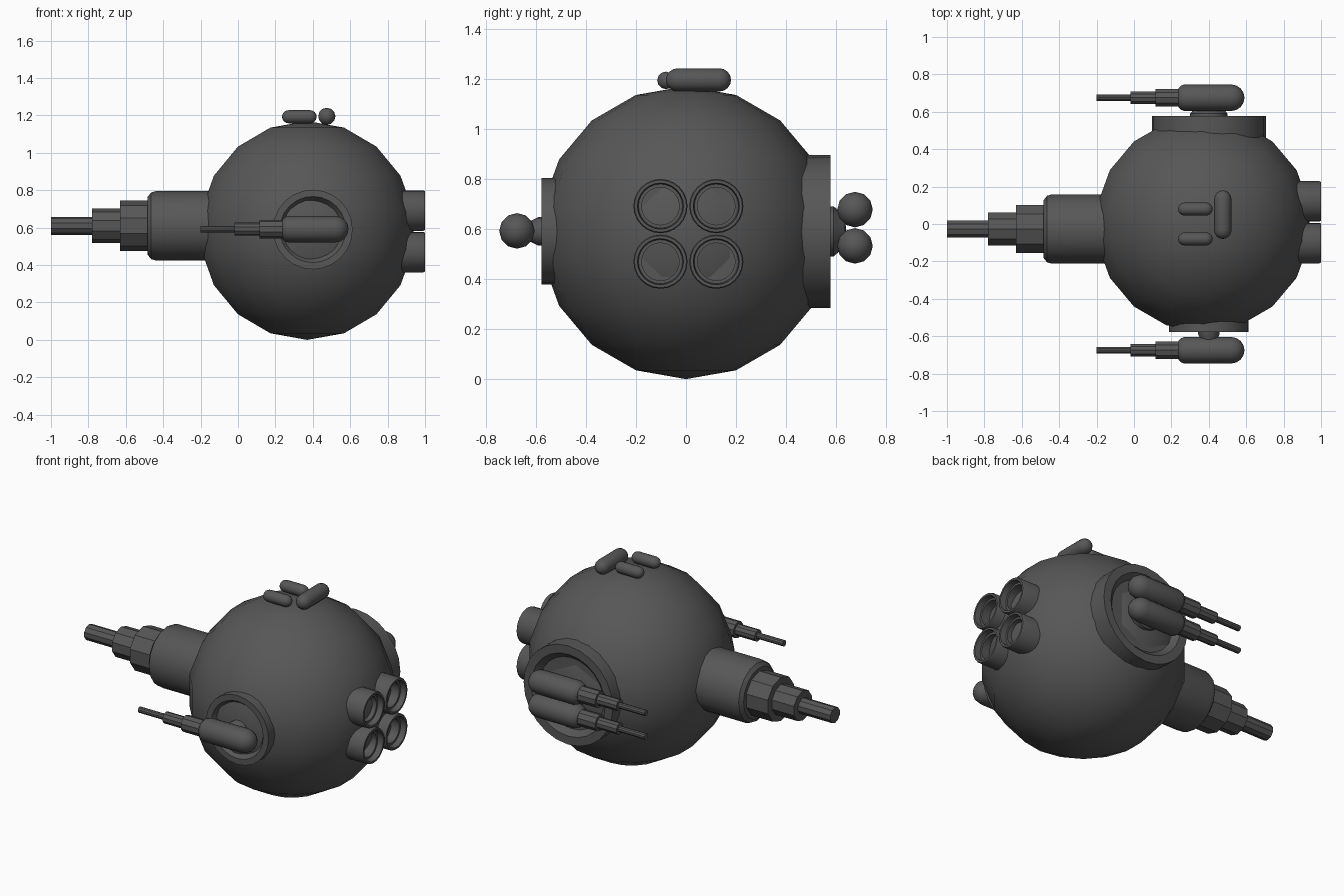
import bpy, bmesh, math
from mathutils import Vector

if "Cube" in bpy.data.objects:
    bpy.data.objects.remove(bpy.data.objects["Cube"])

grey = bpy.data.materials.new("dark_grey")
grey.diffuse_color = (0.095, 0.095, 0.095, 1)
grey.use_nodes = True
grey.node_tree.nodes["Principled BSDF"].inputs["Base Color"].default_value = grey.diffuse_color


def lathe(name, profile, origin, axis, sides, phase=0.0, smooth=35):
    """Spin (radius, distance) points around an axis through origin."""
    q = Vector(axis).to_track_quat('Z', 'Y')
    bm = bmesh.new()
    rings = []
    for r, t in profile:
        n = 1 if r < 1e-5 else sides
        ring = []
        for i in range(n):
            a = phase + 2 * math.pi * i / sides
            p = Vector((r * math.cos(a), r * math.sin(a), t))
            ring.append(bm.verts.new(q @ p + Vector(origin)))
        rings.append(ring)
    for a, b in zip(rings, rings[1:]):
        for i in range(sides):
            j = (i + 1) % sides
            if len(a) == 1:
                bm.faces.new((a[0], b[i], b[j]))
            elif len(b) == 1:
                bm.faces.new((a[i], b[0], a[j]))
            else:
                bm.faces.new((a[i], b[i], b[j], a[j]))
    bmesh.ops.recalc_face_normals(bm, faces=bm.faces)
    me = bpy.data.meshes.new(name)
    bm.to_mesh(me)
    bm.free()
    me.materials.append(grey)
    ob = bpy.data.objects.new(name, me)
    bpy.context.collection.objects.link(ob)
    bpy.ops.object.select_all(action='DESELECT')
    ob.select_set(True)
    bpy.context.view_layer.objects.active = ob
    bpy.ops.object.shade_smooth_by_angle(angle=math.radians(smooth))
    return ob


def dome(r, t, start, end, steps=4):
    """Arc of profile points, angles measured from the -axis pole."""
    pts = []
    for i in range(steps + 1):
        a = math.radians(start + (end - start) * i / steps)
        pts.append((abs(r * math.sin(a)), t - r * math.cos(a)))
    return pts


def capsule(name, centre, axis, length, r):
    h = length / 2 - r
    lathe(name, dome(r, -h, 0, 90) + dome(r, h, 90, 180), centre, axis, 12)


# Round hull
lathe("hull", dome(0.585, 0, 0, 180, 9), (0.37, 0, 0.585), (0, 0, 1), 18, math.pi / 2)

# Main cannon: stepped barrel pointing to -x
GUN = (0, -0.027, 0.61)
lathe("cannon_base", [(0, -0.1), (0.185, -0.1), (0.185, 0.44), (0.178, 0.465),
                      (0.155, 0.483), (0, 0.483)], GUN, (-1, 0, 0), 16)
for name, r, a, b in (("cannon_sleeve", 0.135, 0.45, 0.63),
                      ("cannon_collar", 0.092, 0.6, 0.78),
                      ("cannon_muzzle", 0.048, 0.75, 1.0)):
    lathe(name, [(0, a), (r, a), (r, b), (0, b)], GUN, (-1, 0, 0), 10, math.pi / 10)

# Four hollow engine nozzles
for y in (-0.102, 0.121):
    for z in (0.469, 0.691):
        lathe("engine_nozzle", [(0, 0.7), (0.108, 0.7), (0.108, 0.992), (0.104, 1.0),
                                (0.092, 1.0), (0.088, 0.965), (0.075, 0.965),
                                (0.075, 0.91), (0, 0.91)], (0, y, z), (1, 0, 0), 24)


# Side turrets: recessed ring, hub and guns
def side_gun(y, z):
    o = (0.4, y, z)
    r = 0.071
    lathe("gun_body", dome(r, -0.12, 0, 90) + [(r, 0.13), (0.064, 0.15), (0.05, 0.163),
                                                (0, 0.163)], o, (-1, 0, 0), 12)
    for name, rad, a, b in (("gun_sleeve", 0.05, 0.15, 0.285),
                            ("gun_collar", 0.035, 0.27, 0.42),
                            ("gun_barrel", 0.018, 0.4, 0.6)):
        lathe(name, [(0, a), (rad, a), (rad, b), (0, b)], o, (-1, 0, 0), 10, math.pi / 10)


for side, r, hub, heights in ((-1, 0.213, 0.057, (0.592,)),
                              (1, 0.305, 0.1, (0.532, 0.677))):
    o, ax = (0.4, 0, 0.59), (0, side, 0)
    lathe("turret_ring", [(0, 0.4), (r, 0.4), (r, 0.578), (r * 0.83, 0.578),
                          (r * 0.72, 0.545), (0, 0.545)], o, ax, 24)
    lathe("turret_hub", [(0, 0.5), (hub, 0.5), (hub, 0.59), (hub * 0.6, 0.635),
                         (0, 0.64)], o, ax, 16)
    for z in heights:
        side_gun(side * 0.675, z)

# Sensor pods on top
capsule("sensor_pod_large", (0.475, 0.05, 1.195), (0, 1, 0), 0.26, 0.046)
for y in (-0.08, 0.08):
    capsule("sensor_pod_small", (0.328, y, 1.193), (1, 0, 0), 0.185, 0.035)
